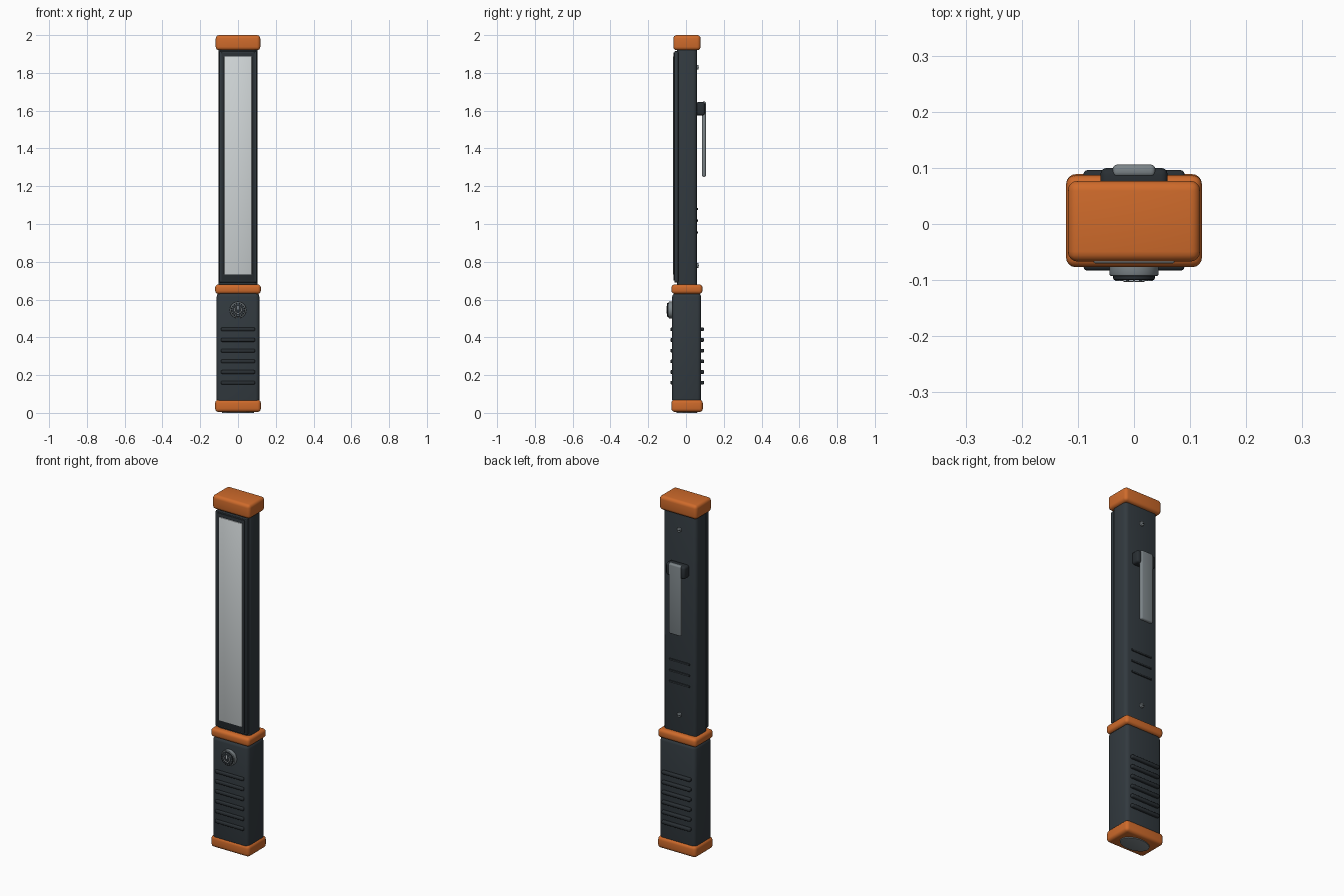
import bpy
import math

old = bpy.data.objects.get("Cube")
if old:
    bpy.data.objects.remove(old, do_unlink=True)


def material(name, rgb):
    m = bpy.data.materials.new(name)
    m.use_nodes = True
    m.diffuse_color = (*rgb, 1)
    m.node_tree.nodes["Principled BSDF"].inputs["Base Color"].default_value = (*rgb, 1)
    return m


CHARCOAL = material("charcoal", (0.032, 0.042, 0.050))
BLACK = material("black rubber", (0.022, 0.028, 0.033))
ORANGE = material("orange", (0.62, 0.145, 0.024))
STEEL = material("steel grey", (0.20, 0.23, 0.245))
LENS = material("frosted lens", (0.64, 0.68, 0.69))
MARK = material("pale mark", (0.55, 0.58, 0.60))


def finish(obj, name, mat, bevel=0, segments=3):
    """Name, colour, round and smooth one part."""
    obj.name = name
    obj.data.materials.append(mat)
    bpy.ops.object.transform_apply(location=False, rotation=True, scale=True)
    if bevel:
        mod = obj.modifiers.new("rounding", "BEVEL")
        mod.width = bevel
        mod.segments = segments
        mod.limit_method = "ANGLE"
        bpy.ops.object.modifier_apply(modifier=mod.name)
    bpy.ops.object.shade_smooth_by_angle(angle=math.radians(35))
    return obj


def box(name, mat, x, y, z, bevel=0, segments=3):
    """Rounded box from (min, max) ranges."""
    spans = (x, y, z)
    bpy.ops.mesh.primitive_cube_add(size=1, location=[(a + b) / 2 for a, b in spans])
    obj = bpy.context.object
    obj.scale = [b - a for a, b in spans]
    return finish(obj, name, mat, bevel, segments)


def disc(name, mat, radius, y, z, bevel=0):
    """Round part whose axis runs front to back."""
    bpy.ops.mesh.primitive_cylinder_add(vertices=32, radius=radius, depth=y[1] - y[0],
                                        location=(0, sum(y) / 2, z),
                                        rotation=(math.pi / 2, 0, 0))
    return finish(bpy.context.object, name, mat, bevel, 2)


def sym(half):
    return (-half, half)


# Lamp housing and its front bezel
box("lamp_housing", CHARCOAL, sym(0.103), (-0.047, 0.058), (0.66, 1.94), 0.02)
box("front_bezel", CHARCOAL, sym(0.1), (-0.062, -0.04), (0.69, 1.915), 0.006, 2)
box("bezel_frame", BLACK, sym(0.088), (-0.066, -0.05), (0.7, 1.908), 0.004, 2)
box("light_lens", LENS, sym(0.073), (-0.07, -0.05), (0.732, 1.888), 0.004, 2)

# Grip
box("grip", CHARCOAL, sym(0.113), (-0.073, 0.08), (0.05, 0.635), 0.02)

# Orange bumpers
box("top_cap", ORANGE, sym(0.118), (-0.067, 0.077), (1.92, 2.0), 0.018, 4)
box("collar", ORANGE, sym(0.121), (-0.077, 0.087), (0.63, 0.68), 0.017, 4)
box("bottom_cap", ORANGE, sym(0.121), (-0.077, 0.089), (0.005, 0.07), 0.018, 4)

# Oval foot pad
bpy.ops.mesh.primitive_cylinder_add(vertices=40, radius=1, depth=0.01,
                                    location=(0, 0.005, 0.005))
bpy.context.object.scale = (0.085, 0.055, 1)
finish(bpy.context.object, "foot_pad", STEEL, 0.002, 2)

# Grip ribs on the front and back
for i in range(6):
    z = 0.16 + i * 0.0565
    span = (z - 0.01, z + 0.01)
    box(f"front_rib_{i + 1}", BLACK, sym(0.09), (-0.083, -0.065), span, 0.007)
    box(f"back_rib_{i + 1}", BLACK, sym(0.09), (0.072, 0.096), span, 0.007)

# Power button with ring, cap, ticks and symbol
BUTTON = 0.545
disc("button_ring", STEEL, 0.044, (-0.093, -0.065), BUTTON, 0.004)
disc("button_cap", BLACK, 0.037, (-0.1, -0.085), BUTTON, 0.003)
for i in range(16):
    a = i * math.tau / 16
    bpy.ops.mesh.primitive_cube_add(
        size=1, location=(0.031 * math.sin(a), -0.1, BUTTON + 0.031 * math.cos(a)),
        rotation=(0, a, 0))
    bpy.context.object.scale = (0.003, 0.003, 0.006)
    finish(bpy.context.object, f"button_tick_{i + 1}", STEEL)

curve = bpy.data.curves.new("symbol_arc", "CURVE")
curve.dimensions = "3D"
curve.bevel_depth = 0.002
curve.bevel_resolution = 2
curve.materials.append(MARK)
arc = curve.splines.new("POLY")
arc.points.add(24)
for i, p in enumerate(arc.points):
    a = math.radians(40 + 280 * i / 24)
    p.co = (0.018 * math.sin(a), -0.101, BUTTON + 0.018 * math.cos(a), 1)
bpy.context.collection.objects.link(bpy.data.objects.new("symbol_arc", curve))
box("symbol_bar", MARK, sym(0.002), (-0.103, -0.098), (BUTTON + 0.002, BUTTON + 0.022))

# Belt clip on the back
box("clip_bracket", BLACK, sym(0.06), (0.05, 0.1), (1.575, 1.645), 0.012)
box("clip_blade", STEEL, sym(0.038), (0.084, 0.106), (1.25, 1.648), 0.008)

# Small back ridges
for i in range(3):
    z = 0.955 + i * 0.0625
    box(f"back_ridge_{i + 1}", BLACK, sym(0.065), (0.05, 0.064), (z - 0.006, z + 0.006), 0.004, 2)

# Back screws with a slot plate
for label, z in (("lower", 0.78), ("upper", 1.83)):
    disc(f"{label}_screw", STEEL, 0.013, (0.05, 0.067), z, 0.003)
    box(f"{label}_screw_slot", BLACK, sym(0.008), (0.064, 0.068), (z - 0.002, z + 0.002))
